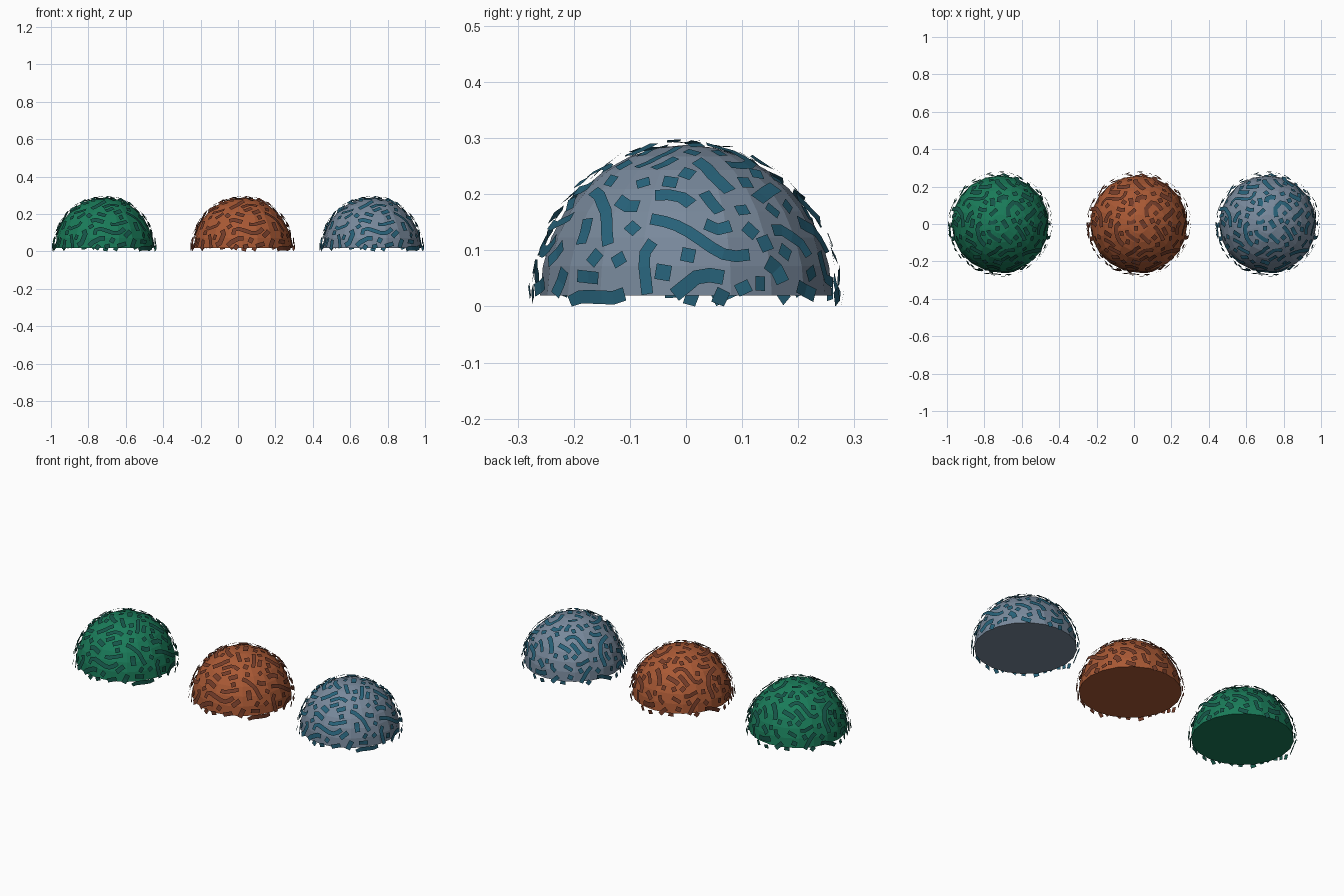
import bpy, bmesh, math, random
from mathutils import Vector, noise

if "Cube" in bpy.data.objects:
    bpy.data.objects.remove(bpy.data.objects["Cube"])

R, H, BASE = 0.26, 0.268, 0.02


def make_material(name, rgb):
    m = bpy.data.materials.new(name)
    m.diffuse_color = (*rgb, 1)
    m.use_nodes = True
    m.node_tree.nodes["Principled BSDF"].inputs["Base Color"].default_value = m.diffuse_color
    return m


def surface(d, lift):
    # Point on the dome in direction d, raised by lift
    return Vector((d.x * (R + lift), d.y * (R + lift), BASE + d.z * (H + lift)))


def flow(d):
    # Smoothly swirling tangent direction for the wrapped strips
    up = Vector((0, 0, 1))
    east = up.cross(d)
    if east.length < 0.05:
        east = Vector((1, 0, 0))
    east = (east - d * east.dot(d)).normalized()
    north = d.cross(east)
    a = 3.6 * noise.noise(d * 1.9 + Vector((3.1, 7.7, 1.3)))
    return east * math.cos(a) + north * math.sin(a)


def trace(d, sign, steps, placed):
    path = []
    prev = flow(d) * sign
    for _ in range(steps):
        t = flow(d)
        if t.dot(prev) < 0:
            t = -t
        prev = t
        d = (d + t * 0.09).normalized()
        if d.z < -0.05 or any((d - p).length < 0.105 for p in placed):
            break
        path.append(d)
    return path


def plan_strips():
    random.seed(11)
    placed, strips = [], []
    for _ in range(5000):
        a, z = random.uniform(0, math.tau), random.uniform(-0.02, 1)
        r = math.sqrt(1 - z * z)
        d = Vector((r * math.cos(a), r * math.sin(a), z))
        if any((d - p).length < 0.115 for p in placed):
            continue
        n = random.randint(1, 4)
        path = trace(d, -1, n, placed)[::-1] + [d] + trace(d, 1, n, placed)
        if len(path) < 2:
            # Short crossing scraps fill the gaps
            t = d.cross(flow(d))
            path = [(d - t * 0.05).normalized(), (d + t * 0.05).normalized()]
        placed += path
        strips.append((path, random.uniform(0.010, 0.014),
                       random.uniform(0.004, 0.008), random.uniform(-0.2, 0.2)))
    return strips


def build_strips(name, strips, x, mat):
    bm = bmesh.new()
    for path, half, lift, tilt in strips:
        rows = []
        for i, d in enumerate(path):
            t = path[min(i + 1, len(path) - 1)] - path[max(i - 1, 0)]
            side = (d.cross(t).normalized() + d * tilt).normalized()
            end = 0.003 if i in (0, len(path) - 1) else 0
            c = surface(d, lift + end + 0.009 * (1 - max(d.z, 0)))
            rows.append([bm.verts.new(c - side * half), bm.verts.new(c + side * half)])
        for p, q in zip(rows, rows[1:]):
            bm.faces.new((p[0], q[0], q[1], p[1]))
    for v in bm.verts:
        v.co.z = max(v.co.z, 0.0)
    finish(bm, name, x, mat)


def build_dome(name, x, mat):
    # Hemisphere with a closed flat underside
    bm = bmesh.new()
    bmesh.ops.create_uvsphere(bm, u_segments=20, v_segments=16, radius=1)
    cut = bmesh.ops.bisect_plane(bm, geom=bm.verts[:] + bm.edges[:] + bm.faces[:],
                                 plane_co=(0, 0, 0), plane_no=(0, 0, -1), clear_outer=True)
    bmesh.ops.holes_fill(bm, edges=[e for e in bm.edges if e.is_boundary], sides=0)
    for v in bm.verts:
        v.co = surface(v.co, 0)
    bmesh.ops.recalc_face_normals(bm, faces=bm.faces)
    finish(bm, name, x, mat)


def finish(bm, name, x, mat):
    me = bpy.data.meshes.new(name)
    bm.to_mesh(me)
    bm.free()
    me.materials.append(mat)
    ob = bpy.data.objects.new(name, me)
    ob.location.x = x
    bpy.context.collection.objects.link(ob)


# Three domes, each wrapped in the same pattern of darker strips
strips = plan_strips()
for name, x, core, wrap in (
        ("green", -0.715, (0.01, 0.2, 0.1), (0.008, 0.09, 0.065)),
        ("rust", 0.025, (0.4, 0.1, 0.035), (0.17, 0.045, 0.022)),
        ("blue", 0.715, (0.19, 0.25, 0.33), (0.02, 0.12, 0.19))):
    build_dome(name + "_dome", x, make_material(name + "_core", core))
    build_strips(name + "_strips", strips, x, make_material(name + "_wrap", wrap))
